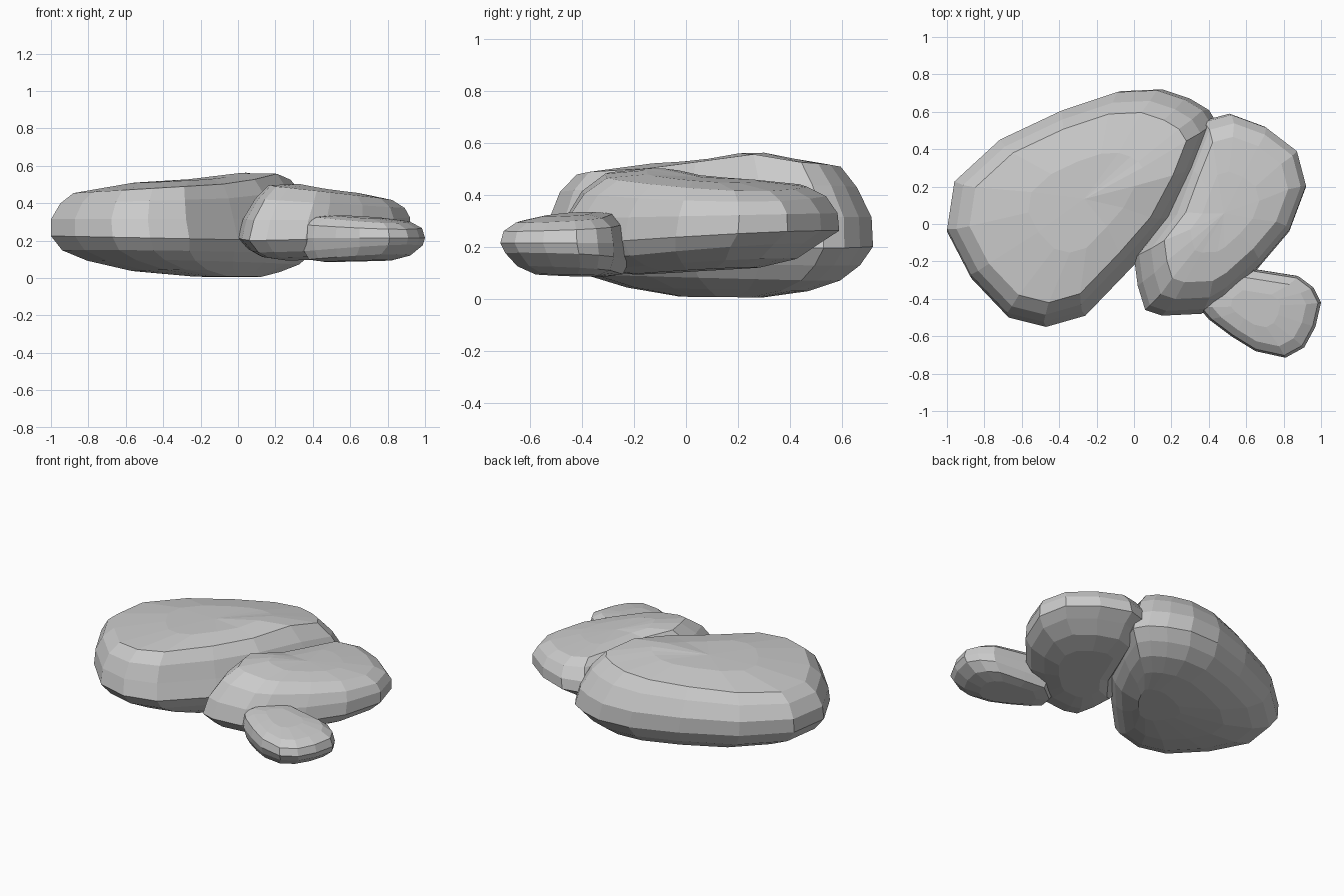
import bpy, bmesh, math

def stone(name, outline, center, levels, bump=(0, 0, 1, 0)):
    """Loft scaled copies of an outline; level = scale, z, x tilt, y tilt, x shift, y shift.
    bump = x, y, radius, height of a soft peak on the upper side."""
    bm = bmesh.new()
    cx, cy = center
    bx, by, br, bh = bump
    rings = []
    for s, z, tx, ty, dx, dy in levels:
        ring = []
        for x, y in outline:
            px, py = (x - cx) * s + dx, (y - cy) * s + dy
            h = z + tx * px + ty * py
            if z > .4:
                h += bh * math.exp(-((cx + px - bx) ** 2 + (cy + py - by) ** 2) / br ** 2)
            ring.append(bm.verts.new((cx + px, cy + py, max(0, h))))
        rings.append(ring)
    n = len(outline)
    for a, b in zip(rings, rings[1:]):
        for i in range(n):
            j = (i + 1) % n
            bm.faces.new((a[i], a[j], b[j], b[i]))
    # caps fan to a centre point
    for ring in (rings[0], rings[-1]):
        bmesh.ops.poke(bm, faces=[bm.faces.new(ring)])
    bmesh.ops.recalc_face_normals(bm, faces=bm.faces)
    me = bpy.data.meshes.new(name)
    bm.to_mesh(me)
    bm.free()
    ob = bpy.data.objects.new(name, me)
    bpy.context.collection.objects.link(ob)

# Large slab-like stone
stone("large_stone",
      [(-1, -.04), (-.96, .22), (-.71, .45), (-.37, .61), (-.07, .71), (.15, .72), (.30, .67),
       (.40, .61), (.45, .53), (.36, .30), (.21, .02), (0, -.22), (-.26, -.49), (-.47, -.55),
       (-.67, -.50), (-.87, -.29)],
      (-.25, .1),
      [(.25, .008, 0, -.01, .20, .04), (.55, .038, .0, -.02, .09, .03),
       (.78, .085, -.01, -.02, .03, .01), (.92, .14, -.01, -.01, 0, 0), (1, .21, -.02, 0, 0, 0),
       (.975, .315, 0, 0, -.018, .01), (.90, .42, .03, 0, -.025, .0),
       (.80, .492, .06, 0, -.03, .0), (.42, .525, .05, .01, 0, .02)],
      (.15, .2, .16, .05))

# Medium stone leaning on the large one
stone("medium_stone",
      [(0, -.18), (.02, -.33), (.06, -.46), (.15, -.49), (.36, -.48), (.46, -.42), (.66, -.24),
       (.83, -.04), (.92, .20), (.87, .39), (.70, .52), (.51, .59), (.36, .55), (.26, .30),
       (.16, .03)],
      (.47, .04),
      [(.45, .11, .02, .05, -.03, .0), (.70, .135, .03, .05, -.02, .0),
       (.88, .18, .03, .07, 0, -.01), (1, .235, .02, .05, 0, 0), (.97, .32, 0, .02, .013, .01),
       (.87, .40, -.06, .0, .03, .02), (.72, .45, -.08, -.03, .03, .03),
       (.40, .467, -.07, -.04, .02, .02)],
      (.25, -.13, .15, .025))

# Small stone at the front right
stone("small_stone",
      [(.34, -.44), (.40, -.51), (.52, -.60), (.65, -.68), (.81, -.715), (.91, -.66), (.97, -.55),
       (1, -.42), (.96, -.34), (.88, -.28), (.66, -.245), (.50, -.22), (.36, -.33)],
      (.67, -.46),
      [(.55, .092, .02, -.02, -.03, .02), (.82, .113, .04, -.05, -.02, .02),
       (.96, .16, .05, -.04, 0, .01), (1, .215, 0, 0, 0, 0), (.95, .275, -.03, .04, 0, 0),
       (.76, .312, -.05, .06, 0, 0), (.40, .325, -.05, .05, -.02, .01)])
